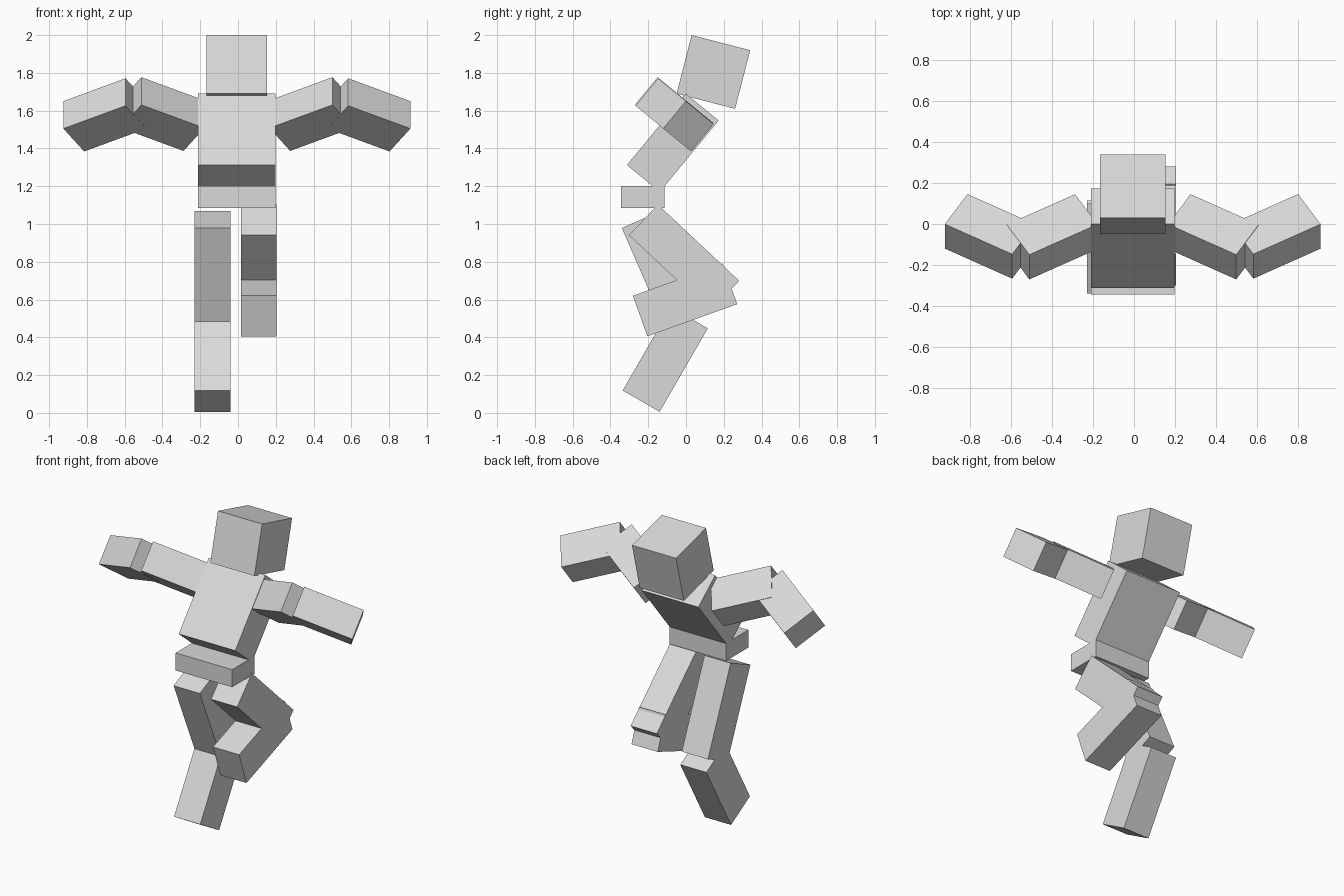
import bpy
from math import radians
from mathutils import Matrix, Vector

cube = bpy.data.objects.get("Cube")
if cube:
    bpy.data.objects.remove(cube, do_unlink=True)

grey = bpy.data.materials.new("light grey")
grey.use_nodes = True
colour = (0.7, 0.7, 0.7, 1)
grey.diffuse_color = colour
grey.node_tree.nodes["Principled BSDF"].inputs["Base Color"].default_value = colour

MID = -0.006  # centre line of the body


def box(name, centre, size, pitch=0, yaw=0, frame=Matrix()):
    """Box of a given size, turned by pitch about x and yaw about z inside a frame."""
    bpy.ops.mesh.primitive_cube_add(size=1)
    ob = bpy.context.object
    ob.name = ob.data.name = name
    ob.data.materials.append(grey)
    turn = Matrix.Rotation(radians(pitch), 4, 'X') @ Matrix.Rotation(radians(yaw), 4, 'Z')
    ob.matrix_world = (frame @ Matrix.Translation(Vector(centre)) @ turn
                       @ Matrix.Diagonal((*size, 1)))
    return ob


# Head, tipped backwards
box("head", (MID, 0.145, 1.805), (0.32, 0.32, 0.32), pitch=-14.5)

# Torso frame: leaning forwards over the hips
chest = Matrix.Translation((MID, -0.07, 1.43)) @ Matrix.Rotation(radians(-39.5), 4, 'X')
# The frame turns so that its up axis leans towards the back
box("torso", (0, 0, 0), (0.41, 0.225, 0.49), frame=chest)
box("hips", (MID, -0.23, 1.143), (0.41, 0.23, 0.115))

# Arms, level with the shoulders and bent at the elbow
for side, s in (("left", 1), ("right", -1)):
    box(side + "_upper_arm", (s * 0.394, -0.091, 0.122), (0.385, 0.22, 0.19),
        yaw=-30 * s, frame=chest)
    box(side + "_forearm", (s * 0.699, -0.0865, 0.120), (0.38, 0.22, 0.188),
        yaw=30 * s, frame=chest)

# Legs: the right one steps, the left one is lifted with a folded knee
leg = 0.19
box("right_thigh", (-0.134, -0.12, 0.753), (leg, 0.223, 0.59), pitch=23.5)
box("right_shin", (-0.134, -0.11, 0.283), (leg, 0.226, 0.51), pitch=-30)
box("left_thigh", (0.110, -0.01, 0.82), (leg, 0.223, 0.59), pitch=46.8)
box("left_shin", (0.110, -0.005, 0.598), (leg, 0.228, 0.505), pitch=-70.3)
